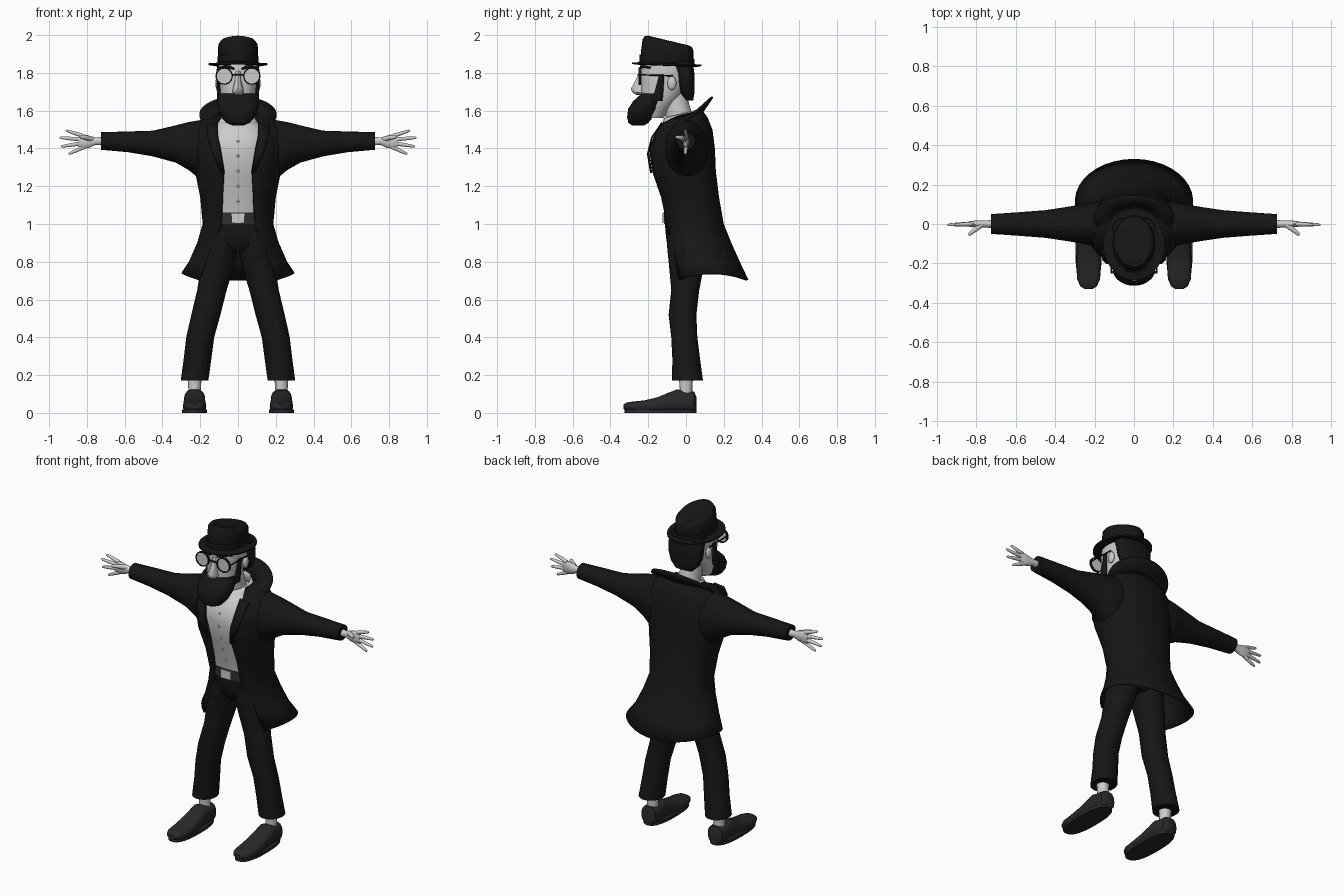
import bpy, bmesh, math
from mathutils import Vector


def mat(name, v):
    m = bpy.data.materials.new(name)
    m.diffuse_color = (v, v, v, 1)
    return m


BLACK, LEATHER, BELT = mat("black_cloth", .008), mat("dark_leather", .022), mat("belt_leather", .03)


def sp(v, p):
    return math.copysign(abs(v) ** p, v)


def oval(z, w, yf, yb, slope=0, p=1, gap=0, cx=0, n=28):
    """Horizontal ring from front yf to back yb; gap leaves the front open by that half width."""
    yc, h = (yf + yb) / 2, (yb - yf) / 2
    a = math.asin((gap / w) ** (1 / p)) if gap else 0
    steps = n if gap else n - 1
    ring = []
    for i in range(steps + 1):
        t = a + (2 * math.pi - 2 * a) * i / (steps if gap else n)
        y = -h * sp(math.cos(t), p)
        ring.append(Vector((cx + w * sp(math.sin(t), p), yc + y, z + slope * y)))
    return ring


def finish(o, m=None, mirror=False, thick=0):
    if m:
        o.data.materials.append(m)
    bpy.ops.object.select_all(action='DESELECT')
    o.select_set(True)
    bpy.context.view_layer.objects.active = o
    bpy.ops.object.shade_smooth_by_angle(angle=math.radians(40))
    if thick:
        s = o.modifiers.new("thickness", 'SOLIDIFY')
        s.thickness, s.offset = thick, -1
    if mirror:
        o.modifiers.new("mirror", 'MIRROR')
    return o


def skin(name, rings, m=None, mirror=False, thick=0, closed=True, caps=True):
    bm = bmesh.new()
    rows = [[bm.verts.new(v) for v in r] for r in rings]
    n = len(rows[0])
    for a, b in zip(rows, rows[1:]):
        for i in range(n if closed else n - 1):
            j = (i + 1) % n
            bm.faces.new((a[i], a[j], b[j], b[i]))
    if caps and closed:
        bm.faces.new(rows[0])
        bm.faces.new(rows[-1])
    bmesh.ops.recalc_face_normals(bm, faces=bm.faces)
    me = bpy.data.meshes.new(name)
    bm.to_mesh(me)
    bm.free()
    o = bpy.data.objects.new(name, me)
    bpy.context.collection.objects.link(o)
    return finish(o, m, mirror, thick)


def loft(name, rows, m=None, mirror=False, **kw):
    return skin(name, [oval(*r, **kw) for r in rows], m, mirror)


def tube(name, pts, radii, m=None, mirror=True, n=10):
    pts = [Vector(p) for p in pts]
    q = (pts[-1] - pts[0]).to_track_quat('Z', 'Y')
    rings = [[p + q @ Vector((r * math.cos(2 * math.pi * i / n), r * math.sin(2 * math.pi * i / n), 0))
              for i in range(n)] for p, r in zip(pts, radii)]
    return skin(name, rings, m, mirror)


def limb_x(name, rows, m=None, n=20):
    """Rings across x: (x, z low, z high, half depth)."""
    T = [2 * math.pi * i / n for i in range(n)]
    return skin(name, [[Vector((x, ry * math.cos(t), (a + b) / 2 + (b - a) / 2 * math.sin(t))) for t in T]
                       for x, a, b, ry in rows], m, True)


def ball(name, loc, scale, m=None, mirror=False):
    bm = bmesh.new()
    bmesh.ops.create_uvsphere(bm, u_segments=16, v_segments=10, radius=1)
    for v in bm.verts:
        v.co = Vector(a * b + c for a, b, c in zip(v.co, scale, loc))
    me = bpy.data.meshes.new(name)
    bm.to_mesh(me)
    bm.free()
    o = bpy.data.objects.new(name, me)
    bpy.context.collection.objects.link(o)
    return finish(o, m, mirror)


# Hat: brim, sloping crown with a sunken top, band
loft("hat_brim", [(1.845, .10, -.24, .04, -.05), (1.837, .125, -.262, .06, -.04), (1.842, .157, -.285, .082, -.03),
                  (1.850, .157, -.285, .082, -.03), (1.848, .125, -.262, .06, -.04), (1.858, .10, -.24, .04, -.05)],
     BLACK)
loft("hat_crown", [(1.845, .102, -.24, .04, -.07), (1.91, .106, -.237, .04, -.12), (1.95, .104, -.23, .038, -.2),
                   (1.967, .09, -.218, .03, -.23), (1.971, .07, -.2, .015, -.24), (1.958, .03, -.17, -.02, -.2)],
     BLACK)
loft("hat_band", [(1.85, .107, -.246, .046, -.06), (1.885, .109, -.245, .046, -.08)], BLACK)

# Head, neck, nose, ears
loft("head", [(1.56, .05, -.22, -.12), (1.62, .08, -.235, -.08), (1.68, .093, -.238, -.02), (1.74, .1, -.238, .01),
              (1.80, .104, -.238, .025), (1.86, .1, -.23, .025)], p=.9)
loft("neck", [(1.46, .075, -.09, .07), (1.56, .062, -.105, .04), (1.64, .06, -.125, .015), (1.72, .06, -.14, .0)])
loft("nose", [(1.683, .018, -.262, -.2), (1.695, .03, -.282, -.2), (1.715, .028, -.292, -.2), (1.76, .017, -.268, -.2),
              (1.81, .014, -.245, -.2)], n=12)
ball("ear", (.106, -.075, 1.745), (.014, .024, .036), mirror=True)

# Hair, beard, sideburns, eyebrows
loft("hair", [(1.655, .06, .0, .038), (1.69, .095, -.03, .044), (1.74, .112, -.045, .046), (1.80, .116, -.055, .044),
              (1.86, .106, -.09, .035)], BLACK, p=.8)
loft("beard", [(1.522, .03, -.285, -.22), (1.535, .062, -.305, -.2), (1.565, .088, -.312, -.175),
               (1.61, .107, -.306, -.145), (1.65, .11, -.28, -.128), (1.675, .106, -.252, -.125),
               (1.69, .101, -.235, -.125)], BLACK, p=.85)
loft("sideburn", [(1.65, .014, -.185, -.125, 0, 1, 0, .099), (1.70, .012, -.165, -.12, 0, 1, 0, .101),
                  (1.79, .01, -.142, -.115, 0, 1, 0, .104)], BLACK, True, n=10)
tube("eyebrow", [(.022, -.243, 1.822), (.06, -.236, 1.835), (.095, -.19, 1.828)], [.006, .009, .005], BLACK)

# Round glasses
T = [2 * math.pi * i / 24 for i in range(25)]


def disc(r, y):
    return [Vector((.073 + r * math.cos(t), y, 1.783 + r * math.sin(t))) for t in T[:-1]]


skin("lens", [disc(.04, -.243), disc(.04, -.249)], None, True)
skin("glasses_rim", [disc(.039, -.239), disc(.046, -.239), disc(.046, -.252), disc(.039, -.252), disc(.039, -.239)],
     BLACK, True, caps=False)
tube("glasses_bridge", [(-.03, -.252, 1.79), (.03, -.252, 1.79)], [.005] * 2, BLACK, False)
tube("glasses_temple", [(.115, -.243, 1.79), (.113, -.07, 1.785)], [.004] * 2, BLACK)

# Shirt with collar and buttons
loft("shirt", [(1.0, .15, -.105, .1), (1.1, .16, -.118, .11), (1.25, .19, -.165, .12), (1.38, .2, -.193, .12),
               (1.45, .19, -.182, .11), (1.52, .13, -.14, .08), (1.55, .085, -.11, .06)], p=.85)
skin("shirt_collar", [oval(1.50, .135, -.16, .07, .25, 1, .03), oval(1.555, .105, -.125, .075, .25, 1, .015),
                      oval(1.585, .085, -.118, .07, .25, 1, .012)], closed=False, thick=.006)
for i, (z, y) in enumerate([(1.12, -.125), (1.2, -.15), (1.28, -.173), (1.36, -.191), (1.44, -.184)]):
    ball("shirt_button_%d" % i, (0, y, z), (.007, .004, .007))

# Belt and buckle
loft("belt", [(1.0, .16, -.117, .12), (1.06, .16, -.119, .12)], BELT, p=.9)
bpy.ops.mesh.primitive_cube_add(size=1, location=(0, -.118, 1.03))
buckle = bpy.context.object
buckle.name = "belt_buckle"
buckle.scale = (.07, .012, .052)

# Long open coat with flared, dipping hem
coat = [oval(1.585, .10, -.08, .085, .25, .9, .085), oval(1.55, .19, -.135, .115, .1, .9, .115),
        oval(1.50, .23, -.17, .14, 0, .9, .115), oval(1.40, .235, -.205, .153, 0, .85, .095),
        oval(1.28, .228, -.185, .158, 0, .85, .075), oval(1.14, .2, -.14, .175, 0, .85, .083),
        oval(1.0, .187, -.118, .2, 0, .9, .09), oval(.9, .217, -.11, .24, 0, .95, .12),
        oval(.8, .26, -.105, .285, 0, 1, .165), oval(.71, .3, -.1, .33, 0, 1, .21)]
for v in coat[-1]:
    u = (v.y + .1) / .43
    v.z = .675 + .03 * u + .2 * u * (1 - u)
skin("coat", coat, BLACK, thick=.012, closed=False)
skin("coat_collar", [oval(1.565, .10, -.09, .075, .3, 1, .08), oval(1.575, .15, -.085, .105, .6, 1, .12),
                     oval(1.58, .205, -.08, .135, .9, 1, .155)], BLACK, thick=.012, closed=False)
skin("lapel", [[Vector((x, y, z)) for x, y, z in r] for r in
               [((.105, -.13, 1.54), (.17, -.135, 1.53)), ((.105, -.185, 1.46), (.16, -.185, 1.46)),
                ((.088, -.207, 1.37), (.14, -.203, 1.38)), ((.074, -.19, 1.27), (.09, -.187, 1.27))]],
     BLACK, True, .008, closed=False)

# Sleeves and hands
limb_x("sleeve", [(.15, 1.26, 1.55, .11), (.2, 1.235, 1.55, .115), (.26, 1.285, 1.54, .1), (.33, 1.325, 1.522, .088),
                  (.45, 1.358, 1.494, .07), (.58, 1.38, 1.49, .06), (.725, 1.393, 1.486, .05)], BLACK)
limb_x("palm", [(.7, 1.415, 1.462, .022), (.755, 1.419, 1.459, .018), (.785, 1.403, 1.468, .018),
                (.82, 1.397, 1.477, .016), (.845, 1.402, 1.474, .011)], n=14)
for name, a, b in [("index_finger", (.825, 1.468), (.91, 1.495)), ("middle_finger", (.835, 1.448), (.944, 1.457)),
                   ("ring_finger", (.835, 1.426), (.938, 1.41)), ("little_finger", (.815, 1.408), (.897, 1.37))]:
    tube(name, [(a[0] + (b[0] - a[0]) * k, -.004 * k, a[1] + (b[1] - a[1]) * k) for k in (0, .5, .93, 1)],
         [.0115, .01, .007, .003])
tube("thumb", [(.775, -.005, 1.45), (.805, -.028, 1.457), (.832, -.05, 1.46), (.838, -.056, 1.461)],
     [.015, .012, .009, .004])

# Trousers, ankles
loft("trouser_leg", [(z, rx, yf, yb, 0, 1, 0, cx) for z, cx, rx, yf, yb in
                     [(.172, .23, .073, -.075, .09), (.28, .215, .073, -.072, .075), (.4, .2, .074, -.078, .06),
                      (.52, .17, .077, -.092, .055), (.65, .138, .078, -.078, .07), (.78, .108, .088, -.09, .095),
                      (.88, .085, .088, -.1, .115), (.96, .075, .085, -.1, .115)]], BLACK, True, n=20)
loft("trouser_hips", [(.85, .1, -.06, .08), (.89, .155, -.1, .12), (.95, .165, -.108, .125), (1.01, .16, -.112, .12)],
     BLACK, p=.9)
tube("ankle", [(.23, 0, .07), (.23, 0, .13), (.23, 0, .22)], [.036, .033, .04], n=16)

# Shoes and soles
T = [2 * math.pi * i / 20 for i in range(20)]
skin("shoe", [[Vector((.23 + w * sp(math.cos(t), .75), y, (a + b) / 2 + (b - a) / 2 * sp(math.sin(t), .75))) for t in T]
              for y, w, a, b in [(.055, .03, .01, .085), (.043, .048, .004, .112), (.0, .056, .004, .112),
                                 (-.045, .056, .004, .125), (-.09, .056, .004, .108), (-.15, .06, .004, .083),
                                 (-.22, .062, .004, .066), (-.28, .058, .006, .06), (-.315, .042, .012, .055),
                                 (-.33, .02, .02, .045)]], LEATHER, True)
loft("shoe_sole", [(z, .067, -.326, .056, 0, .8, 0, .23) for z in (0, .018)], LEATHER, True)
